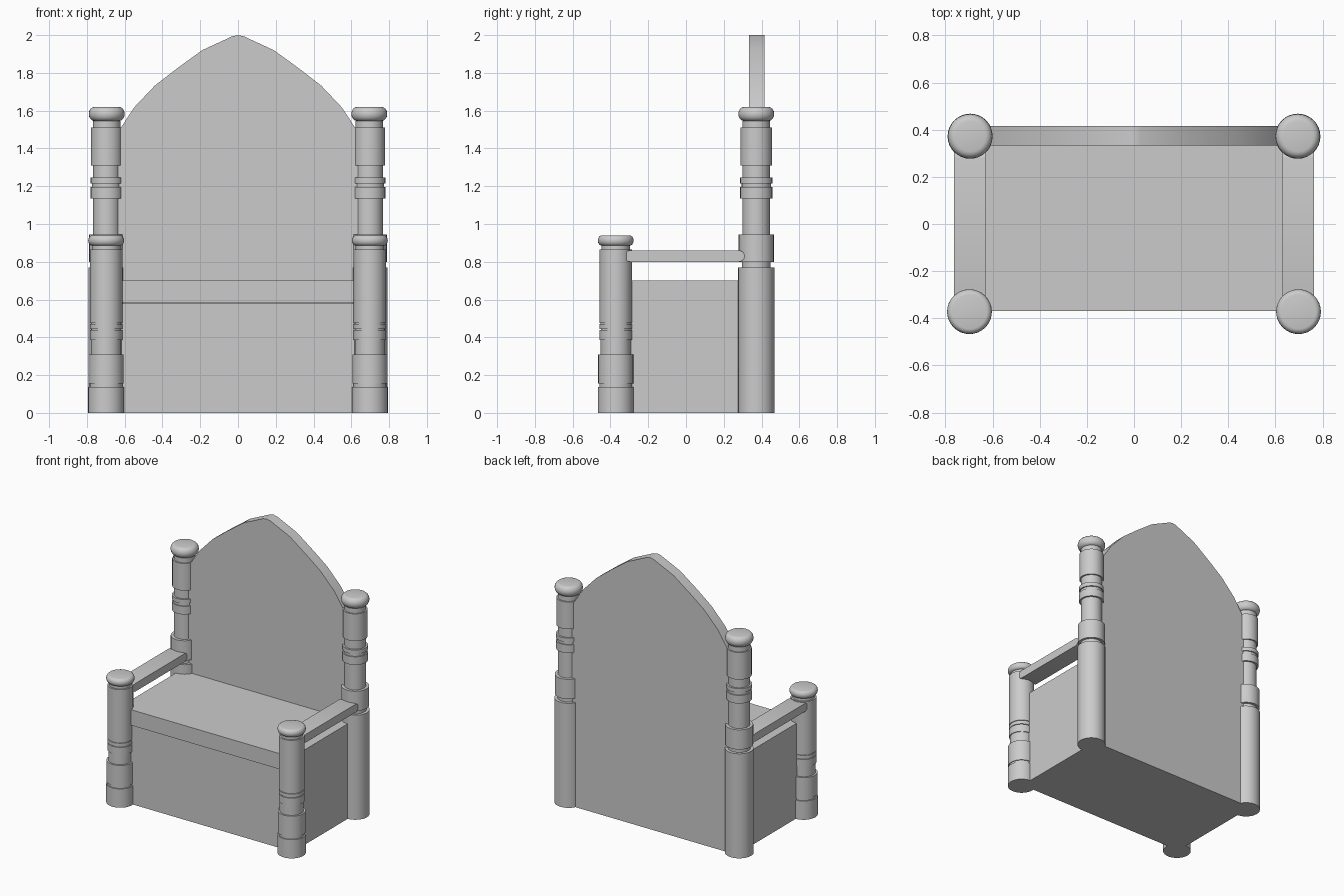
import bpy, bmesh, math

if "Cube" in bpy.data.objects:
    bpy.data.objects.remove(bpy.data.objects["Cube"])

def finish(name, bm):
    bmesh.ops.recalc_face_normals(bm, faces=bm.faces)
    me = bpy.data.meshes.new(name)
    bm.to_mesh(me)
    bm.free()
    ob = bpy.data.objects.new(name, me)
    bpy.context.collection.objects.link(ob)
    bpy.ops.object.select_all(action='DESELECT')
    bpy.context.view_layer.objects.active = ob
    ob.select_set(True)
    bpy.ops.object.shade_smooth_by_angle(angle=math.radians(35))
    return ob

def prism(name, pts, lo, hi, axis):
    """Extrude a 2D outline from lo to hi: axis X takes (y, z), axis Y takes (x, z)."""
    bm = bmesh.new()
    place = (lambda p, d: (d, *p)) if axis == 'X' else (lambda p, d: (p[0], d, p[1]))
    a = [bm.verts.new(place(p, lo)) for p in pts]
    b = [bm.verts.new(place(p, hi)) for p in pts]
    bm.faces.new(a)
    bm.faces.new(b)
    for i in range(len(pts)):
        j = (i + 1) % len(pts)
        bm.faces.new((a[i], a[j], b[j], b[i]))
    return finish(name, bm)

def rect(u0, u1, v0, v1):
    return [(u0, v0), (u1, v0), (u1, v1), (u0, v1)]

def turned_post(name, x, y, bands, cap_z0, cap_z1, sides=32):
    """Lathe a post from (radius, z0, z1) bands topped by a rounded cap."""
    prof = []
    for r, z0, z1 in bands:
        prof += [(r, z0), (r, z1)]
    mid, h = (cap_z0 + cap_z1) / 2, (cap_z1 - cap_z0) / 2
    for i in range(9):
        t = -math.pi / 2 + math.pi * i / 8
        prof.append((0.095 - h * 0.8 + h * 0.8 * math.cos(t), mid + h * math.sin(t)))
    bm = bmesh.new()
    rings = [[bm.verts.new((x + r * math.cos(2 * math.pi * k / sides),
                            y + r * math.sin(2 * math.pi * k / sides), z))
              for k in range(sides)] for r, z in prof]
    for a, b in zip(rings, rings[1:]):
        for k in range(sides):
            n = (k + 1) % sides
            bm.faces.new((a[k], a[n], b[n], b[k]))
    bm.faces.new(rings[0])
    bm.faces.new(rings[-1])
    return finish(name, bm)

front_bands = [(.095, 0, .138), (.087, .138, .155), (.093, .155, .31), (.08, .31, .385),
               (.086, .385, .44), (.079, .44, .445), (.086, .445, .47),
               (.08, .47, .475), (.086, .475, .865), (.075, .865, .885)]
rear_bands = [(.096, 0, .77), (.075, .77, .80), (.093, .80, .945), (.072, .945, 1.135),
              (.085, 1.135, 1.195), (.077, 1.195, 1.215), (.085, 1.215, 1.245),
              (.072, 1.245, 1.31), (.083, 1.31, 1.51), (.073, 1.51, 1.545)]

# Arm side profile with rounded front and rear ends
arm = []
for yc, start in ((.28, -90), (-.295, 90)):
    for i in range(9):
        t = math.radians(start + 180 * i / 8)
        arm.append((yc + .03 * math.cos(t), .83 + .03 * math.sin(t)))

# Posts, arms and side panels, repeated left and right
for side, s in (("left", -1), ("right", 1)):
    turned_post(f"front_post_{side}", s * .698, -.372, front_bands, .885, .94)
    turned_post(f"rear_post_{side}", s * .695, .372, rear_bands, 1.545, 1.62)
    lo, hi = sorted((s * .63, s * .763))
    prism(f"armrest_{side}", arm, lo, hi, 'X')
    lo, hi = sorted((s * .64, s * .70))
    prism(f"side_panel_{side}", rect(-.36, .36, 0, .70), lo, hi, 'X')

# Seat base and lid
prism("seat_base", rect(-.64, .64, 0, .58), -.36, .335, 'Y')
prism("seat_lid", rect(-.64, .64, .585, .70), -.37, .335, 'Y')

# Pointed arch back panel
half = [(.65, 0), (.65, 1.46), (.62, 1.51), (.55, 1.617), (.44, 1.733), (.325, 1.822),
        (.19, 1.92), (.03, 1.994)]
outline = half + [(0, 2.0)] + [(-x, z) for x, z in reversed(half)]
prism("back_panel", outline, .333, .415, 'Y')
